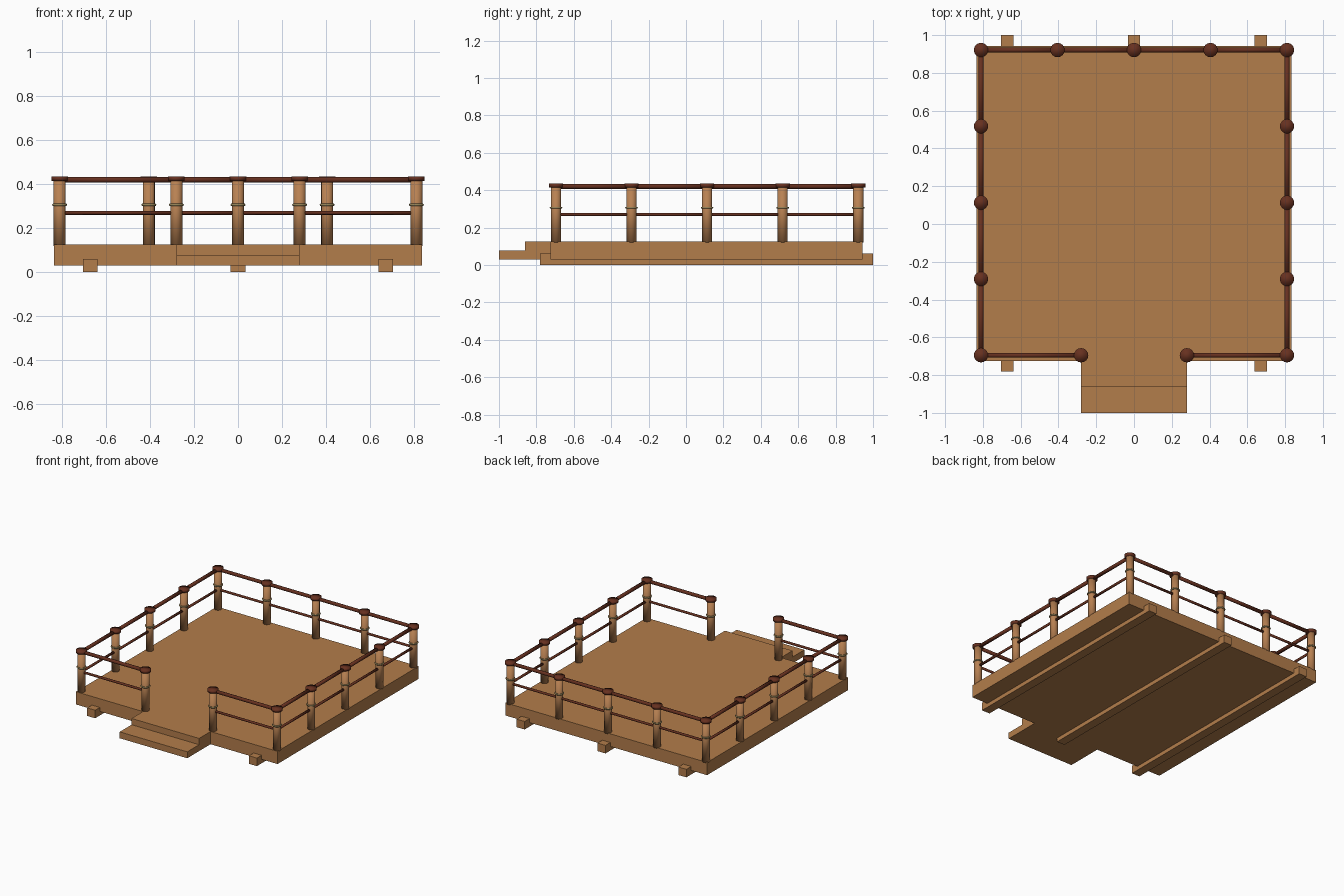
import bpy, math
from mathutils import Vector

if "Cube" in bpy.data.objects:
    bpy.data.objects.remove(bpy.data.objects["Cube"])


def mat(name, col):
    m = bpy.data.materials.new(name)
    m.diffuse_color = (*col, 1)
    m.use_nodes = True
    m.node_tree.nodes["Principled BSDF"].inputs["Base Color"].default_value = m.diffuse_color
    return m


WOOD = mat("warm wood", (0.45, 0.205, 0.07))
POST = mat("post wood", (0.48, 0.22, 0.085))
DARK = mat("dark red wood", (0.135, 0.030, 0.014))
ROPE = mat("rope beige", (0.30, 0.23, 0.10))


def box(name, x0, x1, y0, y1, z0, z1, m):
    bpy.ops.mesh.primitive_cube_add(size=1, location=((x0+x1)/2, (y0+y1)/2, (z0+z1)/2))
    o = bpy.context.object
    o.name = name
    o.scale = (x1-x0, y1-y0, z1-z0)
    o.data.materials.append(m)


def rod(name, a, b, r, m, sides, smooth=True):
    a, b = Vector(a), Vector(b)
    d = b - a
    bpy.ops.mesh.primitive_cylinder_add(vertices=sides, radius=r, depth=d.length, location=(a+b)/2)
    o = bpy.context.object
    o.name = name
    o.rotation_euler = d.to_track_quat('Z', 'Y').to_euler()
    o.data.materials.append(m)
    if smooth:
        bpy.ops.object.shade_smooth()


# platform and front steps
box("deck", -0.835, 0.835, -0.725, 0.943, 0.03, 0.125, WOOD)
box("upper_step", -0.28, 0.28, -0.86, -0.72, 0.03, 0.125, WOOD)
box("lower_step", -0.28, 0.28, -1.0, -0.855, 0.03, 0.078, WOOD)

# support beams
for x in (-0.67, 0, 0.67):
    box("support_beam", x-0.033, x+0.033, -0.78, 1.0, 0, 0.06, WOOD)

# railing: one continuous path with the gap at the front
ys = [-0.695 + i*0.404 for i in range(5)]
path = [(-0.28, ys[0])] + [(-0.81, y) for y in ys]
path += [(x, ys[4]) for x in (-0.405, 0, 0.405)]
path += [(0.81, y) for y in reversed(ys)] + [(0.28, ys[0])]

for x, y in path:
    rod("post", (x, y, 0.12), (x, y, 0.42), 0.027, POST, 16)
    rod("post_cap", (x, y, 0.415), (x, y, 0.435), 0.038, DARK, 16)
    bpy.ops.mesh.primitive_torus_add(location=(x, y, 0.306), major_radius=0.028, minor_radius=0.006,
                                     major_segments=16, minor_segments=6)
    ring = bpy.context.object
    ring.name = "post_ring"
    ring.data.materials.append(ROPE)
    bpy.ops.object.shade_smooth()

for (x0, y0), (x1, y1) in zip(path, path[1:]):
    rod("top_rail", (x0, y0, 0.42), (x1, y1, 0.42), 0.013, DARK, 8)
    rod("lower_rail", (x0, y0, 0.27), (x1, y1, 0.27), 0.009, DARK, 8)
